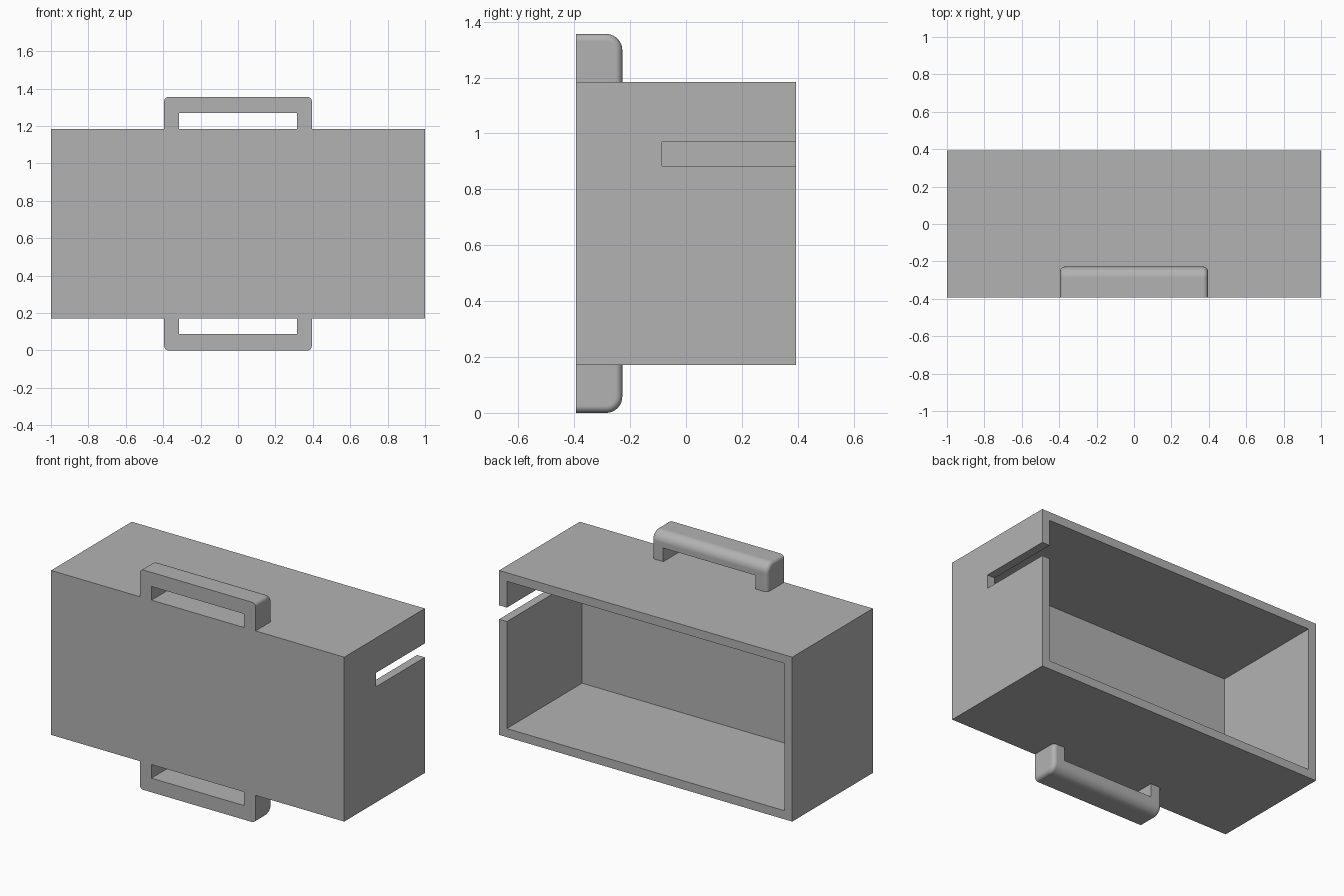
import bpy
import bmesh
import math
from mathutils import Vector

old = bpy.data.objects.get("Cube")
if old:
    bpy.data.objects.remove(old, do_unlink=True)

grey = bpy.data.materials.new("plain grey")
grey.use_nodes = True
colour = (0.448, 0.448, 0.448, 1)
grey.diffuse_color = colour
grey.node_tree.nodes["Principled BSDF"].inputs["Base Color"].default_value = colour

MID = 0.678            # height of the centre
HX, HY, HZ = 1.0, 0.393, 0.507   # half sizes of the shell
WALL = 0.053


def box_mesh(lo, hi):
    bm = bmesh.new()
    bmesh.ops.create_cube(bm, size=1)
    lo, hi = Vector(lo), Vector(hi)
    for v in bm.verts:
        v.co = Vector([(lo[i] + hi[i]) / 2 + v.co[i] * (hi[i] - lo[i]) for i in range(3)])
    return bm


def to_object(name, bm):
    mesh = bpy.data.meshes.new(name)
    bmesh.ops.recalc_face_normals(bm, faces=bm.faces)
    bm.to_mesh(mesh)
    bm.free()
    mesh.materials.append(grey)
    obj = bpy.data.objects.new(name, mesh)
    obj.location.z = MID
    bpy.context.collection.objects.link(obj)
    return obj


def activate(obj):
    bpy.ops.object.select_all(action="DESELECT")
    obj.select_set(True)
    bpy.context.view_layer.objects.active = obj


def cut(obj, lo, hi):
    cutter = to_object("cutter", box_mesh(lo, hi))
    cutter.hide_render = True
    mod = obj.modifiers.new("cut", "BOOLEAN")
    mod.operation = "DIFFERENCE"
    mod.solver = "EXACT"
    mod.object = cutter
    activate(obj)
    bpy.ops.object.modifier_apply(modifier=mod.name)
    bpy.data.objects.remove(cutter, do_unlink=True)


# Shell: hollow, open at the back, with a slot in the left wall
shell = to_object("shell", box_mesh((-HX, -HY, -HZ), (HX, HY, HZ)))
cut(shell, (WALL - HX, WALL - HY, WALL - HZ), (HX - WALL, HY + 0.2, HZ - WALL))
cut(shell, (HX - 2 * WALL, -0.085, 0.206), (HX + 0.1, HY + 0.1, 0.292))


# Handles: flush with the front, rounded on the other outer edges
def handle(name, side):
    half, back, tip = 0.395, -0.228, MID
    bm = box_mesh((-half, -HY, HZ), (half, back, tip))

    def near(edge, axis, value):
        return all(abs(v.co[axis] - value) < 1e-4 for v in edge.verts)

    def round_edges(edges, radius, steps):
        bmesh.ops.bevel(bm, geom=edges, offset=radius, segments=steps,
                        profile=0.5, affect="EDGES")

    round_edges([e for e in bm.edges if near(e, 1, back) and near(e, 2, tip)], 0.058, 10)
    round_edges([e for e in bm.edges
                 if (near(e, 0, half) or near(e, 0, -half))
                 and not near(e, 1, -HY) and not near(e, 2, HZ)], 0.025, 6)
    for v in bm.verts:
        v.co.z *= side
    obj = to_object(name, bm)
    ends = sorted((side * (HZ - 0.1), side * (HZ + 0.084)))
    cut(obj, (-0.315, -HY - 0.1, ends[0]), (0.315, back + 0.1, ends[1]))
    activate(obj)
    bpy.ops.object.shade_smooth_by_angle(angle=math.radians(35))
    normals = obj.modifiers.new("flat sides", "WEIGHTED_NORMAL")
    normals.keep_sharp = True


handle("top_handle", 1)
handle("bottom_handle", -1)
